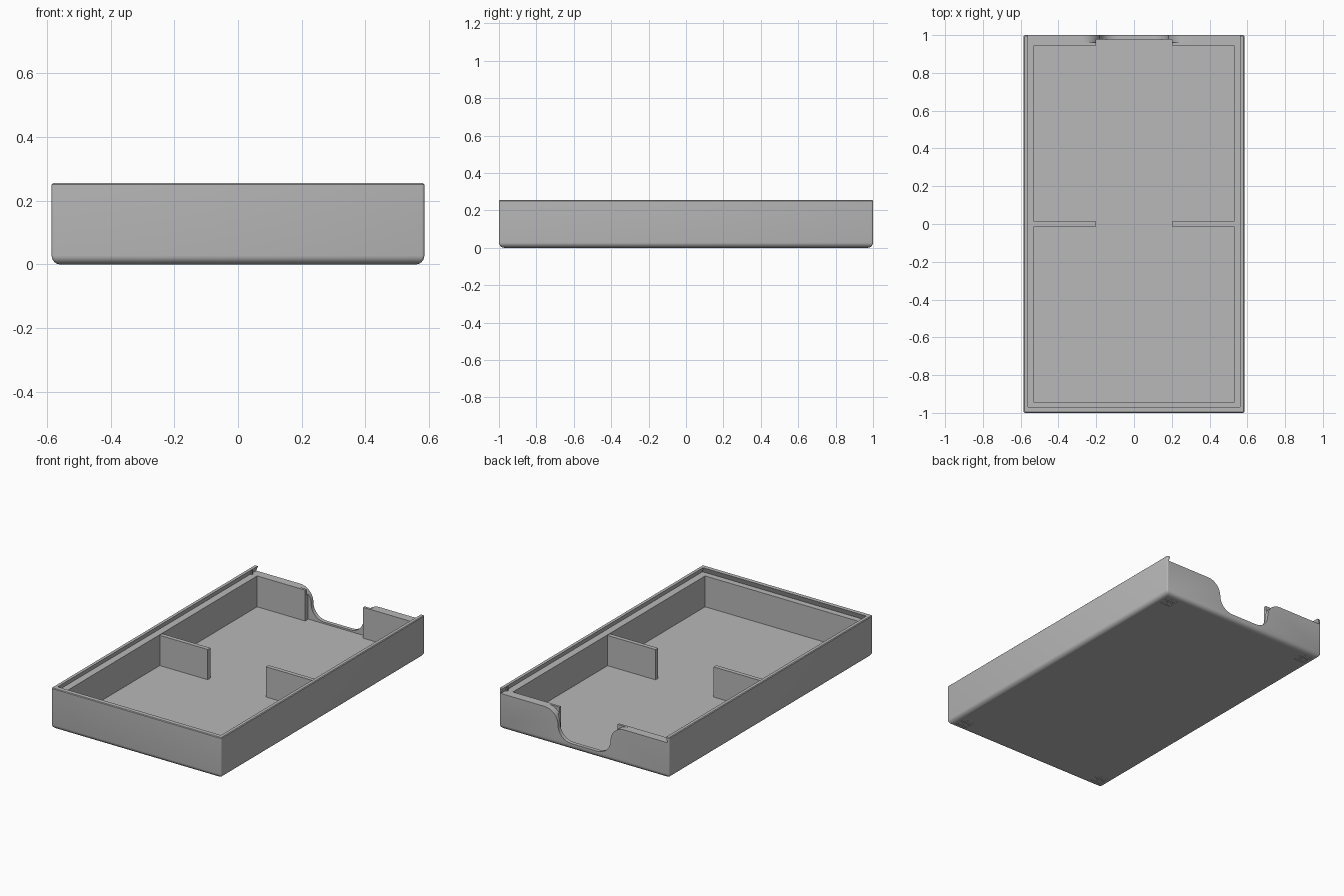
import bpy, bmesh, math

if "Cube" in bpy.data.objects:
    bpy.data.objects.remove(bpy.data.objects["Cube"], do_unlink=True)

HALF_X, HALF_Y, TOP = 0.585, 1.0, 0.255
CAV_X, CAV_Y, FLOOR = 0.53, 0.945, 0.03
LEDGE = 0.222      # height the sliding lid rests on
GAP = 0.2          # half width of the opening between dividers

grey = bpy.data.materials.new("plain grey")
grey.use_nodes = True
grey.diffuse_color = (0.48, 0.48, 0.48, 1)
grey.node_tree.nodes["Principled BSDF"].inputs["Base Color"].default_value = grey.diffuse_color


def loft(name, loops):
    """Solid through a list of matching point loops, capped at both ends."""
    bm = bmesh.new()
    rings = [[bm.verts.new(p) for p in loop] for loop in loops]
    n = len(rings[0])
    for a, b in zip(rings, rings[1:]):
        for i in range(n):
            j = (i + 1) % n
            bm.faces.new((a[i], a[j], b[j], b[i]))
    bm.faces.new(rings[0][::-1])
    bm.faces.new(rings[-1])
    bmesh.ops.recalc_face_normals(bm, faces=bm.faces)
    mesh = bpy.data.meshes.new(name)
    bm.to_mesh(mesh)
    bm.free()
    mesh.materials.append(grey)
    obj = bpy.data.objects.new(name, mesh)
    bpy.context.collection.objects.link(obj)
    return obj


def rect(x0, x1, y0, y1, z):
    return [(x0, y0, z), (x1, y0, z), (x1, y1, z), (x0, y1, z)]


def box(name, x0, x1, y0, y1, z0, z1):
    return loft(name, [rect(x0, x1, y0, y1, z0), rect(x0, x1, y0, y1, z1)])


def rounded(inset, z, r=0.008, steps=3):
    """Outline of the tray with small rounded corners."""
    pts = []
    corners = [(1, 1), (-1, 1), (-1, -1), (1, -1)]
    for k, (sx, sy) in enumerate(corners):
        for i in range(steps + 1):
            a = math.pi / 2 * (k + i / steps)
            pts.append((sx * (HALF_X - inset - r) + r * math.cos(a),
                        sy * (HALF_Y - inset - r) + r * math.sin(a), z))
    return pts


def cut(target, cutter):
    bpy.context.view_layer.objects.active = target
    mod = target.modifiers.new("cut", "BOOLEAN")
    mod.operation = "DIFFERENCE"
    mod.solver = "EXACT"
    mod.object = cutter
    bpy.ops.object.modifier_apply(modifier=mod.name)
    bpy.data.objects.remove(cutter, do_unlink=True)


# Outer shell: rounded bottom edge, tiny chamfer on the rim
R = 0.028
layers = []
for i in range(7):
    a = math.pi / 2 * i / 6
    layers.append(rounded(R * (1 - math.sin(a)), R * (1 - math.cos(a))))
layers += [rounded(0, TOP - 0.004), rounded(0.004, TOP)]
tray = loft("tray_shell", layers)

# Main cavity
cut(tray, box("cavity", -CAV_X, CAV_X, -CAV_Y, CAV_Y, FLOOR, 0.4))

# Undercut lid slot, open at the back
slot = loft("lid_slot", [rect(-0.574, 0.574, -0.982, 1.2, LEDGE),
                         rect(-0.562, 0.562, -0.97, 1.2, TOP),
                         rect(-0.562, 0.562, -0.97, 1.2, 0.4)])
cut(tray, slot)

# Straight gap through the inner thickness of the back wall
cut(tray, box("inner_gap", -GAP, GAP, 0.9, 0.976, FLOOR, 0.4))

# Finger notch in the outer skin: S-curved sides
low, r = 0.04, (LEDGE - 0.04) / 2
side = []
for i in range(9):
    a = math.pi / 2 * i / 8
    side.append((0.09 + r * math.sin(a), low + r * (1 - math.cos(a))))
for i in range(1, 9):
    a = math.pi / 2 * i / 8
    side.append((0.09 + r + r * (1 - math.cos(a)), low + r + r * math.sin(a)))
side.append((side[-1][0], 0.4))
outline = side + [(-x, z) for x, z in reversed(side)]
cut(tray, loft("finger_notch", [[(x, y, z) for x, z in outline] for y in (0.96, 1.2)]))

# Four-cell shallow recesses under each corner
for sx in (-1, 1):
    for sy in (-1, 1):
        for dx in (-0.02, 0.02):
            for dy in (-0.02, 0.02):
                cx, cy = sx * 0.51 + dx, sy * 0.925 + dy
                cut(tray, box("foot_recess", cx - 0.016, cx + 0.016,
                              cy - 0.016, cy + 0.016, -0.05, 0.004))

bpy.ops.object.select_all(action="DESELECT")
tray.select_set(True)
bpy.context.view_layer.objects.active = tray
bpy.ops.object.shade_smooth_by_angle(angle=math.radians(32))

# Short divider walls and lid catches, one per side
for label, s in (("left", 1), ("right", -1)):
    x0, x1 = sorted((s * GAP, s * (CAV_X + 0.01)))
    box("divider_" + label, x0, x1, -0.012, 0.014, FLOOR - 0.005, LEDGE - 0.004)
    ring = [(s * 0.57 + 0.009 * math.cos(math.pi * i / 5),
             0.948 + 0.009 * math.sin(math.pi * i / 5)) for i in range(10)]
    loft("lid_catch_" + label, [[(x, y, z) for x, y in ring] for z in (LEDGE - 0.004, TOP - 0.003)])
